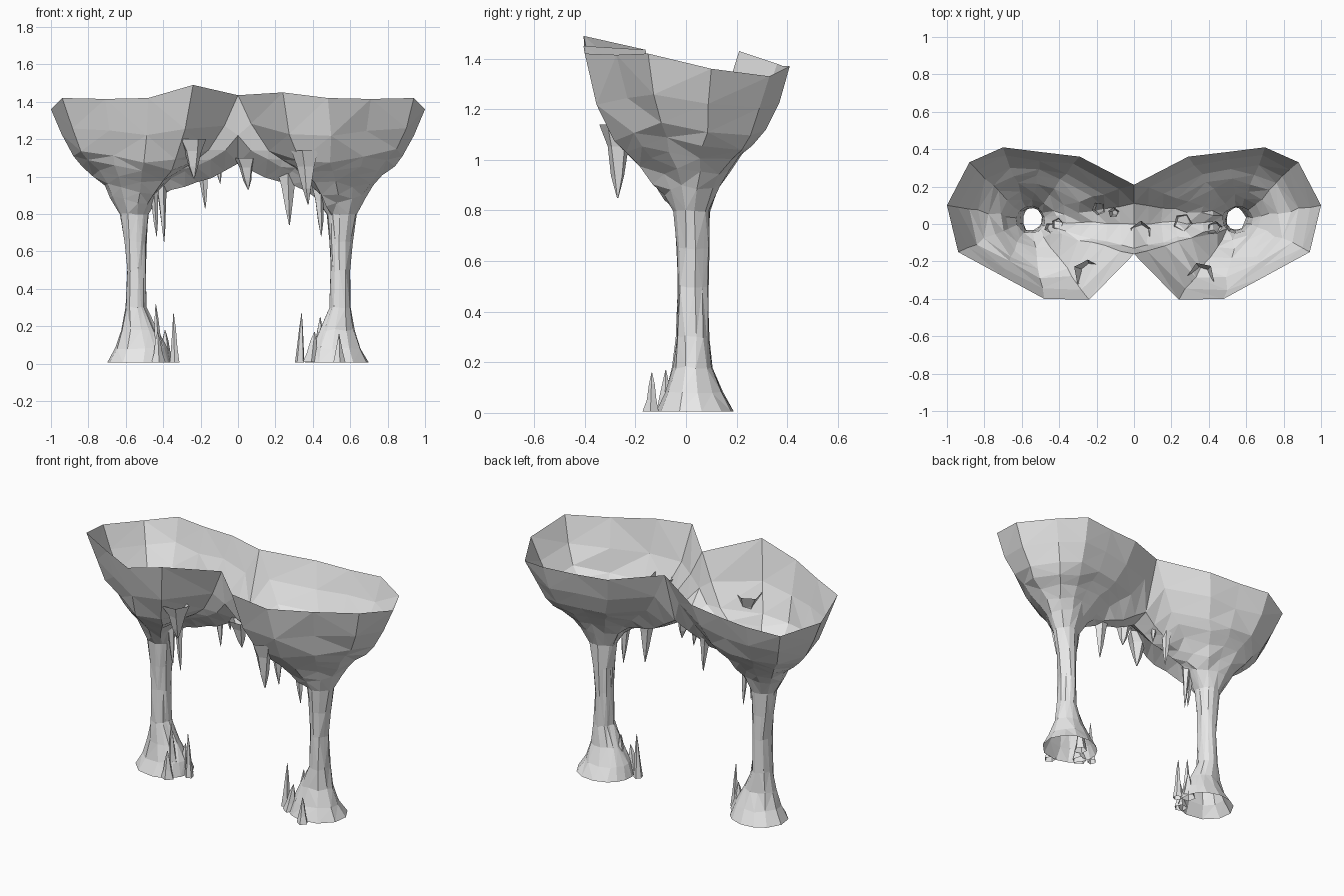
import bpy, bmesh, random
from math import cos, sin, radians, tau
from mathutils import Vector

cube = bpy.data.objects.get("Cube")
if cube:
    bpy.data.objects.remove(cube, do_unlink=True)
rng = random.Random(4)

stone = bpy.data.materials.new("pale_stone")
stone.use_nodes = True
stone.diffuse_color = (0.8, 0.8, 0.8, 1)
stone.node_tree.nodes["Principled BSDF"].inputs["Base Color"].default_value = (0.8, 0.8, 0.8, 1)


def finish(bm, name):
    mesh = bpy.data.meshes.new(name)
    bm.to_mesh(mesh)
    bm.free()
    mesh.materials.append(stone)
    obj = bpy.data.objects.new(name, mesh)
    bpy.context.scene.collection.objects.link(obj)
    return obj


def loft(bm, rings, flip=False):
    for low, high in zip(rings, rings[1:]):
        n = len(low)
        for i in range(n):
            j = (i + 1) % n
            quad = [low[i], low[j], high[j], high[i]]
            bm.faces.new(quad[::-1] if flip else quad)


# Upper edge of one bowl: angle on the column, then x, y, z
EDGE = [
    (10, 1.0, .10, 1.36), (43, .88, .33, 1.33), (68, .70, .41, 1.37),
    (97, .50, .385, 1.37), (125, .29, .36, 1.38), (145, 0, .21, 1.43),
    (165, 0, .11, 1.11), (185, 0, .0, 1.07), (205, 0, -.13, 1.22),
    (222, 0, -.16, 1.435), (236, .24, -.405, 1.45), (262, .48, -.40, 1.42),
    (300, .71, -.275, 1.415), (337, .94, -.15, 1.42)]
# Steepness by edge point: the seam floor arches, the front wall is steep
STEEPNESS = {6: .6, 7: .6, 8: .65, 10: 1.4, 11: 1.3, 12: 1.15}
# Column rings: z, centre x, centre y, radius x, radius y
COLUMN = [(.005, .53, .035, .172, .155), (.08, .52, .03, .14, .115),
          (.18, .53, .025, .095, .08), (.3, .548, .025, .056, .066),
          (.5, .545, .025, .052, .061), (.65, .55, .025, .06, .064),
          (.8, .553, .022, .08, .073)]
# Flare of the bowl: outward share, upward share
FLARE = [(.12, .16), (.24, .27), (.39, .38), (.54, .46), (.68, .55), (.85, .75), (1, 1)]


def shake(p, amount):
    return p + Vector([rng.uniform(-amount, amount) for _ in range(3)])


# Two hollow columns flaring into bowls that share a seam
bm = bmesh.new()
for side in (1, -1):
    rings = []
    for k, (z, cx, cy, rx, ry) in enumerate(COLUMN):
        ring = []
        for a, *_ in EDGE:
            p = Vector((cx + rx * cos(radians(a)), cy + ry * sin(radians(a)), z))
            ring.append(shake(p, .005) if k else p)
        rings.append(ring)
    neck = rings[-1]
    for out, up in FLARE:
        ring = []
        for i, (a, x, y, z) in enumerate(EDGE):
            rise = up ** STEEPNESS.get(i, 1)
            if side < 0 and i == 10:
                z = 1.49
            start = neck[i]
            p = Vector((start.x + (x - start.x) * out,
                        start.y + (y - start.y) * out,
                        start.z + (z - start.z) * rise))
            ring.append(shake(p, .009) if out < 1 else p)
        rings.append(ring)
    verts = [[bm.verts.new((p.x * side, p.y, p.z)) for p in ring] for ring in rings]
    loft(bm, verts, flip=side < 0)
bmesh.ops.remove_doubles(bm, verts=bm.verts, dist=.0005)
bmesh.ops.triangulate(bm, faces=bm.faces, quad_method='SHORT_EDGE')
finish(bm, "rock_columns_and_bowls")


def spike(name, x, y, base, tip, radius, lean=0.0):
    """Hollow pointed spike running from base height to tip height."""
    bm = bmesh.new()
    rings = []
    for share, width in ((0, 1), (.3, .65), (.7, .36), (1, .04)):
        ring = []
        for k in range(5):
            a = tau * k / 5 + x * 9
            r = radius * width * rng.uniform(.85, 1.15)
            ring.append(bm.verts.new((x + lean * share + r * cos(a), y + r * sin(a),
                                      base + (tip - base) * share)))
        rings.append(ring)
    loft(bm, rings, flip=tip < base)
    cap = rings[-1]
    bm.faces.new(cap if tip > base else cap[::-1])
    finish(bm, name)


# Stalactites hanging under the bowls
HANGING = [(-.25, -.255, 1.2, .99, .075), (.36, -.27, 1.14, .85, .07),
           (.04, -.04, 1.1, .93, .06), (-.19, .08, 1.08, .83, .04),
           (-.11, .06, 1.11, .96, .03), (.26, .01, 1.02, .74, .05),
           (.43, -.02, .95, .68, .04), (-.41, 0, .95, .65, .032),
           (-.45, -.02, .93, .68, .03)]
for n, (x, y, base, tip, r) in enumerate(HANGING, 1):
    spike(f"stalactite_{n}", x, y, base, tip, r, lean=.015)

# Stalagmites around the feet
STANDING = [(-.335, .0, .005, .27, .028, -.01), (-.43, -.03, .06, .32, .03, -.01),
            (-.39, .04, .01, .18, .045, 0), (-.43, -.08, .005, .17, .04, 0),
            (.33, .0, .005, .27, .028, .01), (.43, .02, .04, .25, .04, .01),
            (.39, -.04, .01, .17, .045, .02), (.54, -.135, .005, .16, .033, 0)]
for n, (x, y, base, tip, r, lean) in enumerate(STANDING, 1):
    spike(f"stalagmite_{n}", x, y, base, tip, r, lean)
